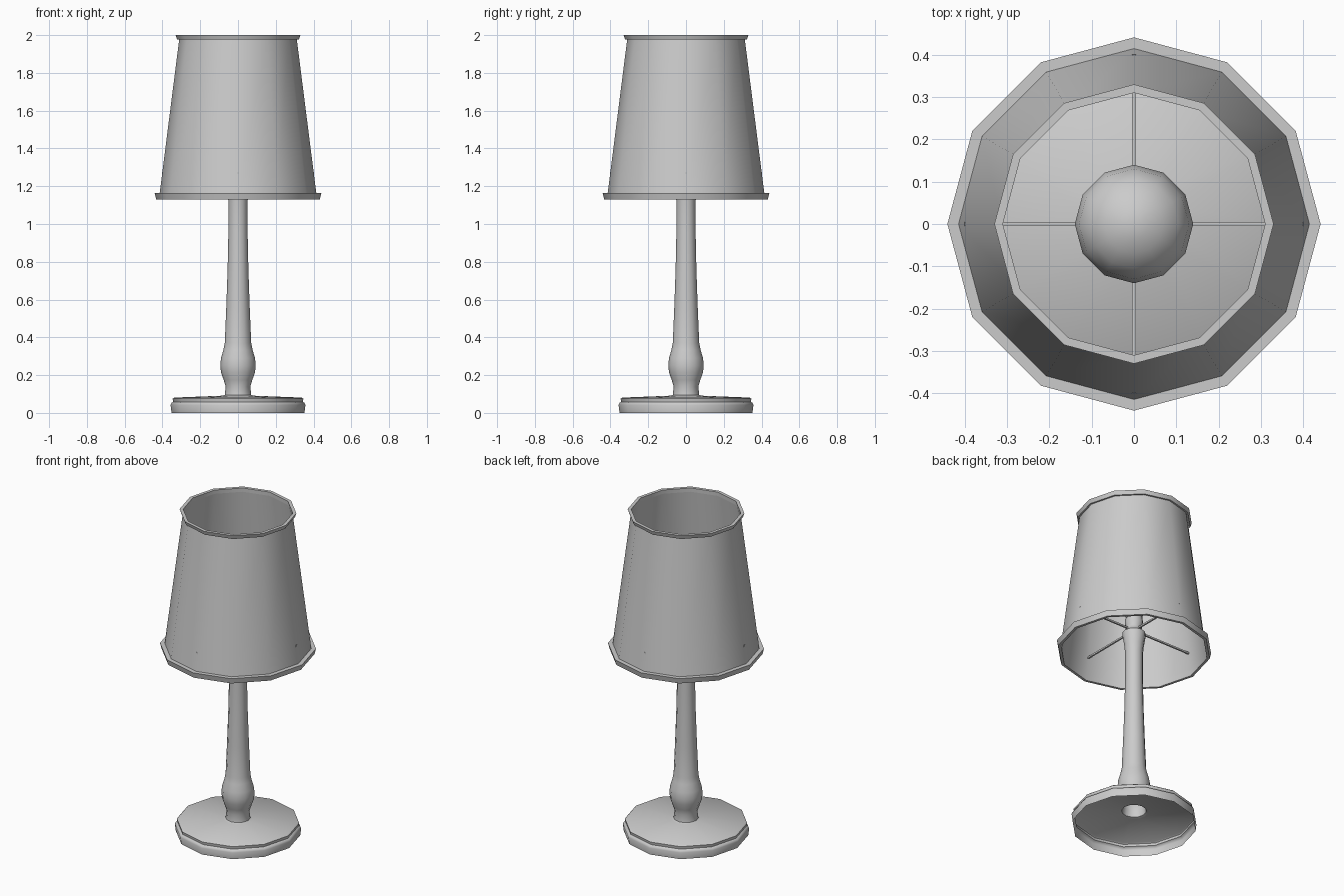
import bpy, bmesh, math

if "Cube" in bpy.data.objects:
    bpy.data.objects.remove(bpy.data.objects["Cube"])

SIDES = 12


def lathe(name, profile, closed=False):
    """Revolve a (radius, height) profile around z into a 12-sided part."""
    bm = bmesh.new()
    rings = []
    for r, z in profile:
        if r == 0:
            rings.append([bm.verts.new((0, 0, z))] * SIDES)
        else:
            rings.append([bm.verts.new((r * math.cos(2 * math.pi * i / SIDES),
                                        r * math.sin(2 * math.pi * i / SIDES), z))
                          for i in range(SIDES)])
    pairs = list(zip(rings, rings[1:]))
    if closed:
        pairs.append((rings[-1], rings[0]))
    for a, b in pairs:
        for i in range(SIDES):
            j = (i + 1) % SIDES
            bm.faces.new(list(dict.fromkeys((a[i], a[j], b[j], b[i]))))
    return finish(name, bm)


def finish(name, bm):
    mesh = bpy.data.meshes.new(name)
    bm.to_mesh(mesh)
    bm.free()
    obj = bpy.data.objects.new(name, mesh)
    bpy.context.collection.objects.link(obj)
    bpy.ops.object.select_all(action='DESELECT')
    obj.select_set(True)
    bpy.context.view_layer.objects.active = obj
    bpy.ops.object.shade_smooth_by_angle(angle=math.radians(40))
    return obj


# Stepped base: a thin shell, open underneath, with a hole below the stem
lathe("base", [(0.352, 0), (0.357, 0.042), (0.352, 0.053), (0.343, 0.058),
               (0.346, 0.075), (0.338, 0.081), (0.085, 0.091), (0.07, 0.096)])

# Turned stem with a bulge near the foot and a flared top
lathe("stem", [(0.07, 0.096), (0.065, 0.14), (0.076, 0.175), (0.09, 0.215),
               (0.094, 0.25), (0.09, 0.29), (0.077, 0.335), (0.070, 0.37),
               (0.062, 0.56), (0.055, 0.76), (0.051, 0.95), (0.051, 1.12),
               (0.056, 1.17), (0.066, 1.23), (0.066, 1.25), (0.05, 1.265),
               (0.045, 1.29), (0.052, 1.31), (0.05, 1.34), (0, 1.34)])

# Light bulb
lathe("bulb", [(0.045, 1.34), (0.052, 1.38), (0.08, 1.44), (0.115, 1.50),
               (0.137, 1.55), (0.14, 1.58), (0.13, 1.635), (0.105, 1.675),
               (0.07, 1.70), (0.035, 1.715), (0, 1.72)])

# Tapered shade and its two trim bands
lathe("shade", [(0.415, 1.16), (0.311, 1.98)])
lathe("shade_lower_trim", [(0.417, 1.13), (0.433, 1.13), (0.441, 1.163),
                           (0.414, 1.163)], closed=True)
lathe("shade_upper_trim", [(0.311, 1.976), (0.322, 1.976), (0.33, 2.0),
                           (0.31, 2.0)], closed=True)

# Four wire spokes carrying the shade
inner, outer, height, half = 0.04, 0.402, 1.27, 0.005
for k in range(4):
    bm = bmesh.new()
    bmesh.ops.create_cube(bm, size=1)
    bmesh.ops.scale(bm, verts=bm.verts, vec=(outer - inner, 2 * half, 2 * half))
    bmesh.ops.translate(bm, verts=bm.verts, vec=((inner + outer) / 2, 0, height))
    spoke = finish(f"shade_spoke_{k + 1}", bm)
    spoke.rotation_euler.z = k * math.pi / 2
